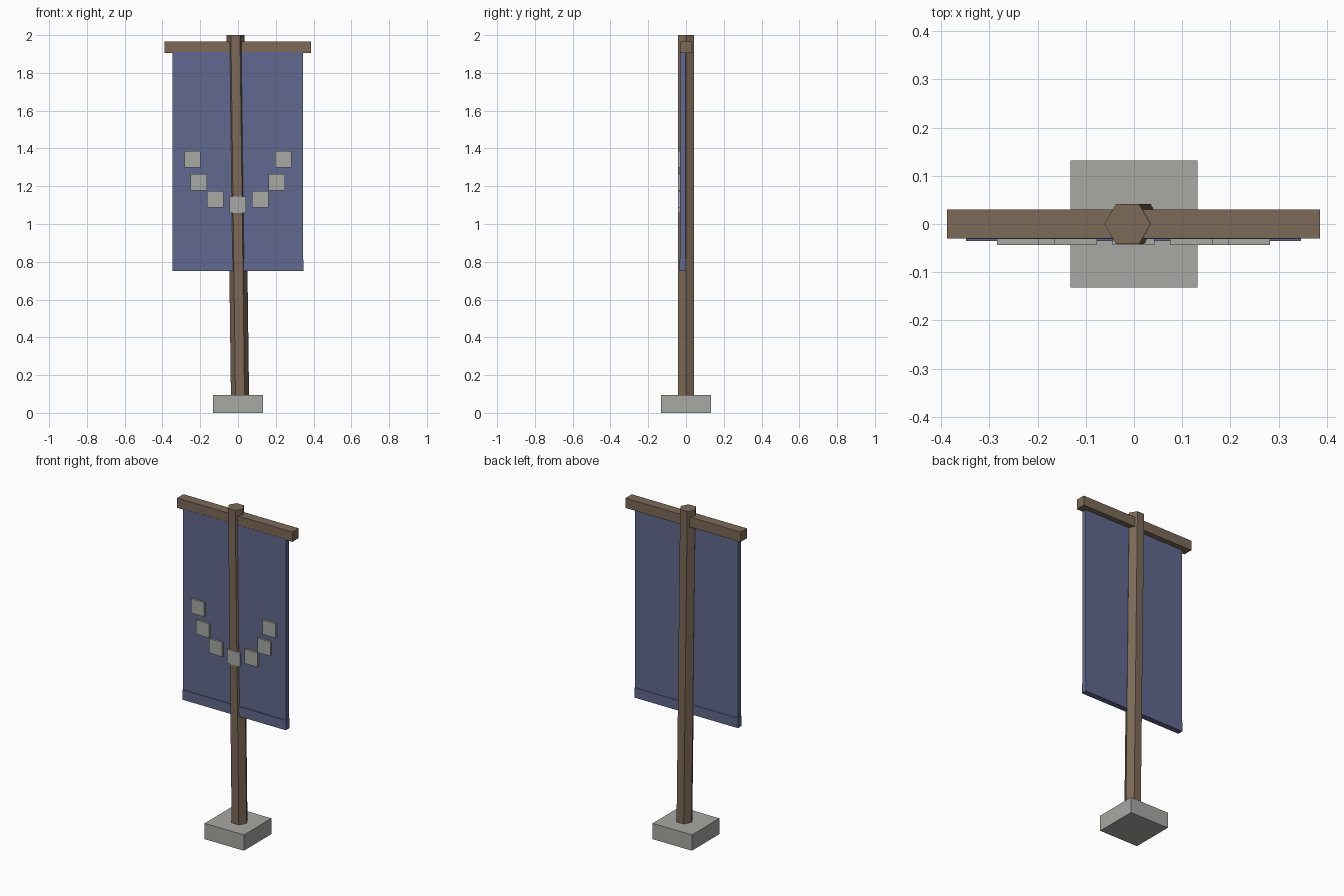
import bpy, bmesh, math

if "Cube" in bpy.data.objects:
    bpy.data.objects.remove(bpy.data.objects["Cube"])


def material(name, rgb):
    # convert 0-255 screen colour to linear
    lin = []
    for c in rgb:
        c /= 255
        lin.append(c / 12.92 if c <= 0.04045 else ((c + 0.055) / 1.055) ** 2.4)
    m = bpy.data.materials.new(name)
    m.diffuse_color = (*lin, 1)
    m.use_nodes = True
    m.node_tree.nodes["Principled BSDF"].inputs["Base Color"].default_value = m.diffuse_color
    return m


wood = material("brown_wood", (124, 106, 88))
cloth = material("blue_cloth", (97, 105, 142))
stone = material("grey_stone", (168, 168, 164))


def add_object(name, bm, mat):
    bmesh.ops.recalc_face_normals(bm, faces=bm.faces)
    me = bpy.data.meshes.new(name)
    bm.to_mesh(me)
    bm.free()
    me.materials.append(mat)
    ob = bpy.data.objects.new(name, me)
    bpy.context.collection.objects.link(ob)
    return ob


def box(name, x, y, z, mat):
    bm = bmesh.new()
    bmesh.ops.create_cube(bm, size=1)
    for v in bm.verts:
        v.co = [r[0] if c < 0 else r[1] for r, c in zip((x, y, z), v.co)]
    return add_object(name, bm, mat)


# Stone foot
box("base", (-0.132, 0.132), (-0.132, 0.132), (0, 0.096), stone)

# Slightly leaning hexagonal pole
bm = bmesh.new()
rings = []
for cx, z in ((0.011, 0.05), (-0.0135, 2.0)):
    rings.append([bm.verts.new((cx + 0.048 * math.cos(i * math.pi / 3),
                                0.048 * math.sin(i * math.pi / 3), z)) for i in range(6)])
low, high = rings
for i in range(6):
    j = (i + 1) % 6
    bm.faces.new((low[i], low[j], high[j], high[i]))
bm.faces.new(low[::-1])
bm.faces.new(high)
add_object("pole", bm, wood)

# Crossbar, hanging cloth and its thicker hem
box("crossbar", (-0.388, 0.386), (-0.03, 0.03), (1.905, 1.965), wood)
box("banner_cloth", (-0.347, 0.345), (-0.031, -0.003), (0.76, 1.91), cloth)
box("banner_hem", (-0.348, 0.346), (-0.035, 0.0), (0.752, 0.812), cloth)

# Arc of square plates on the front of the cloth
h = 0.0435
plates = [(0, 1.101)]
for px, pz in ((0.119, 1.132), (0.206, 1.222), (0.24, 1.342)):
    plates += [(px, pz), (-px, pz)]
for n, (px, pz) in enumerate(plates):
    px -= 0.001
    box(f"square_plate_{n + 1}", (px - h, px + h), (-0.0435, -0.03),
        (pz - h, pz + h), stone)
